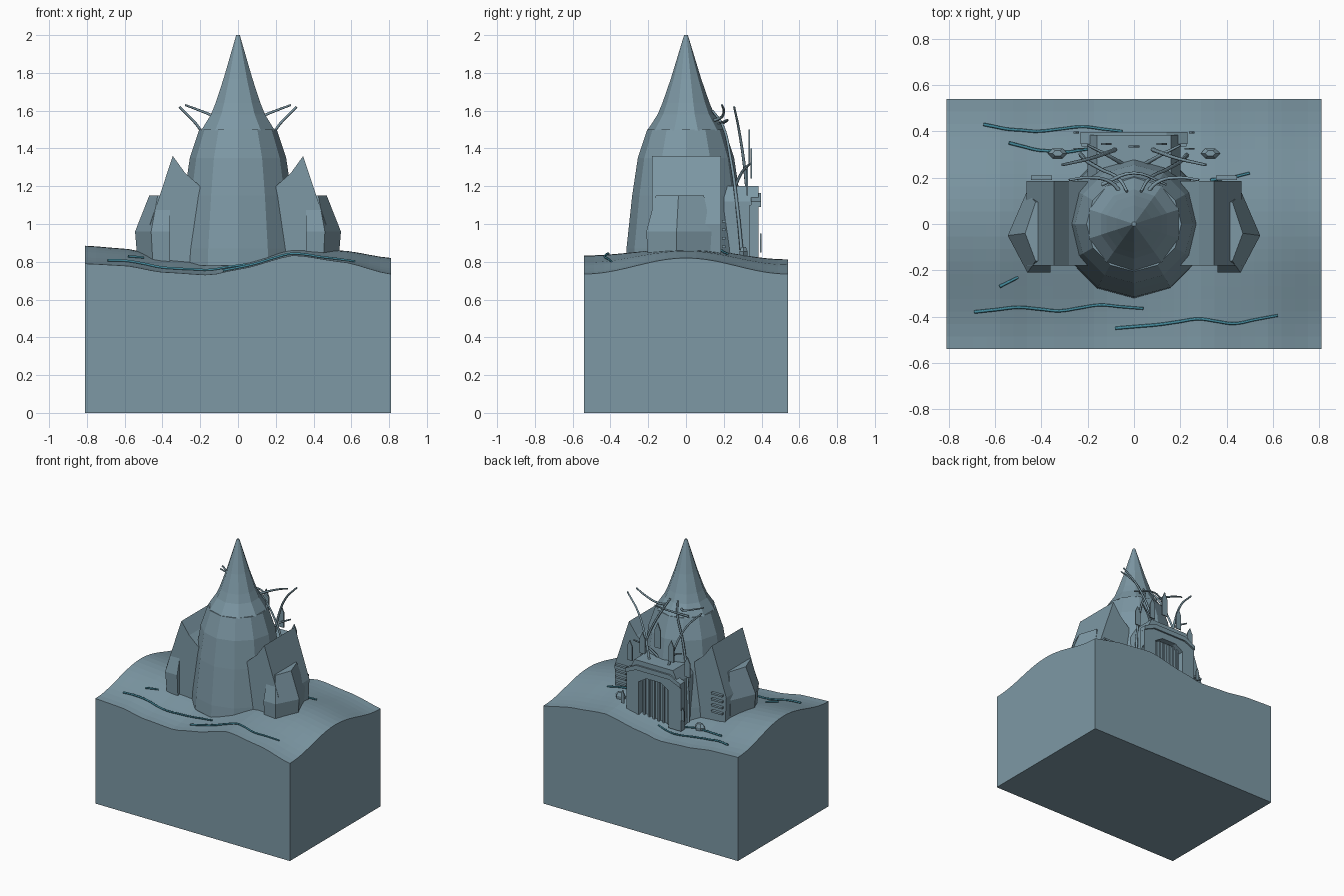
import bpy, bmesh, math
from mathutils import Vector

if "Cube" in bpy.data.objects:
    bpy.data.objects.remove(bpy.data.objects["Cube"])


def material(name, rgb):
    m = bpy.data.materials.new(name)
    m.diffuse_color = (*rgb, 1)
    m.use_nodes = True
    m.node_tree.nodes["Principled BSDF"].inputs["Base Color"].default_value = m.diffuse_color
    return m


STONE = material("slate blue", (0.205, 0.315, 0.375))
VINE = material("teal root", (0.06, 0.26, 0.34))


def finish(bm, name, mat=STONE):
    bmesh.ops.recalc_face_normals(bm, faces=bm.faces[:])
    me = bpy.data.meshes.new(name)
    bm.to_mesh(me)
    bm.free()
    ob = bpy.data.objects.new(name, me)
    bpy.context.collection.objects.link(ob)
    me.materials.append(mat)
    return ob


def loft(name, rings):
    """Closed skin through rings of equal point count."""
    bm = bmesh.new()
    vs = [[bm.verts.new(p) for p in r] for r in rings]
    n = len(vs[0])
    for a, b in zip(vs, vs[1:]):
        for i in range(n):
            j = (i + 1) % n
            bm.faces.new((a[i], a[j], b[j], b[i]))
    bm.faces.new(vs[0])
    bm.faces.new(vs[-1])
    return finish(bm, name)


def lathe(name, profile, n):
    return loft(name, [[(r * math.sin(2 * math.pi * i / n), -r * math.cos(2 * math.pi * i / n), z)
                        for i in range(n)] for r, z in profile])


def prism(name, outline, y0, y1):
    """Outline in x and z, extruded along y."""
    return loft(name, [[(x, y, z) for x, z in outline] for y in (y0, y1)])


def box(name, x, y, z, sx, sy, sz):
    return prism(name, [(x - sx / 2, z - sz / 2), (x + sx / 2, z - sz / 2),
                        (x + sx / 2, z + sz / 2), (x - sx / 2, z + sz / 2)], y - sy / 2, y + sy / 2)


def tube(name, pts, r=0.006, mat=STONE, taper=0.6):
    cu = bpy.data.curves.new(name, 'CURVE')
    cu.dimensions = '3D'
    cu.bevel_depth = r
    cu.bevel_resolution = 1
    cu.resolution_u = 5
    cu.use_fill_caps = True
    sp = cu.splines.new('BEZIER')
    sp.bezier_points.add(len(pts) - 1)
    for i, (bp, p) in enumerate(zip(sp.bezier_points, pts)):
        bp.co = p
        bp.handle_left_type = bp.handle_right_type = 'AUTO'
        bp.radius = 1 - (1 - taper) * i / (len(pts) - 1)
    cu.materials.append(mat)
    ob = bpy.data.objects.new(name, cu)
    bpy.context.collection.objects.link(ob)
    return ob


# Rolling ground height
KX = [-0.81, -0.6, -0.4, -0.15, 0.0, 0.3, 0.55, 0.81]
EDGE = [0.79, 0.78, 0.745, 0.73, 0.76, 0.835, 0.80, 0.735]
MID = [0.885, 0.87, 0.83, 0.81, 0.82, 0.87, 0.86, 0.82]


def ramp(x, table):
    x = max(KX[0], min(KX[-1], x))
    for i in range(len(KX) - 1):
        if x <= KX[i + 1]:
            t = (x - KX[i]) / (KX[i + 1] - KX[i])
            t = 0.5 * t + 0.5 * t * t * (3 - 2 * t)
            return table[i] * (1 - t) + table[i + 1] * t


def ground(x, y):
    w = math.cos(math.pi / 2 * min(1, abs(y) / 0.54)) ** 2
    e = ramp(x, EDGE)
    if y > 0:
        e -= 0.25 * max(0, e - 0.75)
    return e * (1 - w) + ramp(x, MID) * w


# Ground block
NX, NY = 28, 20
bm = bmesh.new()
top = [[None] * (NY + 1) for _ in range(NX + 1)]
for i in range(NX + 1):
    for j in range(NY + 1):
        x, y = -0.81 + 1.62 * i / NX, -0.54 + 1.08 * j / NY
        top[i][j] = bm.verts.new((x, y, ground(x, y)))
for i in range(NX):
    for j in range(NY):
        bm.faces.new((top[i][j], top[i + 1][j], top[i + 1][j + 1], top[i][j + 1]))
corner = {(i, j): bm.verts.new((top[i][j].co.x, top[i][j].co.y, 0)) for i in (0, NX) for j in (0, NY)}
c00, c10, c11, c01 = corner[0, 0], corner[NX, 0], corner[NX, NY], corner[0, NY]
bm.faces.new((c00, c01, c11, c10))
bm.faces.new([c00, c10] + [top[i][0] for i in range(NX, -1, -1)])
bm.faces.new([c01, c11] + [top[i][NY] for i in range(NX, -1, -1)])
bm.faces.new([c00, c01] + [top[0][j] for j in range(NY, -1, -1)])
bm.faces.new([c10, c11] + [top[NX][j] for j in range(NY, -1, -1)])
finish(bm, "ground_block")

# Tower and spire
lathe("tower_body", [(0.32, 0.78), (0.315, 0.87), (0.285, 1.15), (0.255, 1.35), (0.205, 1.5)], 12)
lathe("spire", [(0.205, 1.495), (0.15, 1.58), (0.125, 1.64), (0.08, 1.77), (0.01, 2.0)], 10)

# Side wings, bays and their details
for s, side in ((-1, "left"), (1, "right")):
    prism(side + "_wing", [(s * x, z) for x, z in
          [(0.2, 0.78), (0.2, 1.2), (0.28, 1.27), (0.345, 1.36), (0.415, 1.15),
           (0.465, 1.0), (0.455, 0.78)]], -0.18, 0.185)
    low = [(0.36, 0.125), (0.455, 0.125), (0.53, -0.05), (0.45, -0.2), (0.36, -0.2)]
    wide = [(0.36, 0.135), (0.465, 0.135), (0.545, -0.05), (0.46, -0.21), (0.36, -0.21)]
    high = [(0.36, 0.095), (0.425, 0.095), (0.47, -0.04), (0.425, -0.16), (0.36, -0.16)]
    loft(side + "_bay", [[(s * x, y, z) for x, y in ring]
                         for ring, z in ((low, 0.78), (wide, 0.96), (high, 1.15))])
    for k in range(4):
        box(side + "_wing_slat", s * 0.4, 0.2, 0.88 + 0.045 * k, 0.09, 0.02, 0.014)
    # Low lumps beside the gate
    g = ground(s * 0.33, 0.31)
    loft(side + "_lump", [[(s * 0.33 + r * math.cos(a), 0.305 + 0.6 * r * math.sin(a), g + z)
                           for a in [k * math.pi / 3 for k in range(6)]]
                          for r, z in ((0.035, -0.02), (0.042, 0.02), (0.022, 0.045))])

# Gate: frame with a recessed barred door
prism("gate_frame", [(-0.2, 0.76), (-0.125, 0.76), (-0.125, 1.04), (-0.06, 1.08), (0.06, 1.08),
                     (0.125, 1.04), (0.125, 0.76), (0.2, 0.76), (0.2, 1.12), (0.16, 1.2),
                     (-0.16, 1.2), (-0.2, 1.12)], 0.2, 0.385)
box("gate_door", 0, 0.33, 0.92, 0.26, 0.02, 0.33)
for k in range(6):
    box("gate_bar", -0.1 + 0.04 * k, 0.35, 0.92, 0.014, 0.014, 0.3)
prism("gate_brow", [(-0.23, 1.09), (-0.14, 1.13), (0.14, 1.13), (0.23, 1.09), (0.23, 1.12),
                    (0.14, 1.165), (-0.14, 1.165), (-0.23, 1.12)], 0.345, 0.397)
for x in (-0.21, 0.21):
    box("gate_post", x, 0.36, 0.93, 0.035, 0.05, 0.34)


# Pointed windows on the gate side
def window(x, y, z0, h, w):
    prism("pointed_window", [(x - w, z0), (x + w, z0), (x + w, z0 + h * 0.7), (x, z0 + h),
                             (x - w, z0 + h * 0.7)], y - 0.004, y + 0.004)


window(0, 0.335, 1.31, 0.19, 0.024)
for s in (-1, 1):
    window(s * 0.12, 0.345, 1.24, 0.16, 0.022)
    window(s * 0.24, 0.325, 1.15, 0.15, 0.022)
    window(s * 0.25, 0.395, 0.85, 0.1, 0.012)

# Ribs and branches climbing the tower
for s in (-1, 1):
    tube("long_rib", [(s * 0.23, 0.3, 0.8), (s * 0.2, 0.27, 1.1), (s * 0.14, 0.235, 1.35),
                      (s * 0.06, 0.19, 1.53), (s * 0.03, 0.14, 1.6)], 0.01)
    tube("leaning_branch", [(s * 0.06, 0.33, 1.1), (s * 0.11, 0.31, 1.3), (s * 0.2, 0.28, 1.5),
                            (s * 0.31, 0.255, 1.62)], 0.01)
    tube("upper_branch", [(s * 0.04, 0.11, 1.54), (s * 0.1, 0.18, 1.56), (s * 0.2, 0.2, 1.6),
                          (s * 0.28, 0.19, 1.63)], 0.009)
    tube("shoulder_branch", [(s * 0.05, 0.26, 1.2), (s * 0.12, 0.3, 1.28), (s * 0.2, 0.34, 1.32)], 0.009)
tube("cross_branch", [(-0.14, 0.17, 1.52), (0, 0.22, 1.55), (0.14, 0.17, 1.53)], 0.008)

# Roots lying on the ground
ROOTS = [
    [(-0.69, -0.38), (-0.5, -0.36), (-0.32, -0.375), (-0.15, -0.35), (0.04, -0.365)],
    [(-0.08, -0.45), (0.1, -0.435), (0.28, -0.41), (0.43, -0.43), (0.62, -0.395)],
    [(-0.65, 0.43), (-0.55, 0.41), (-0.42, 0.4), (-0.22, 0.42), (-0.05, 0.4)],
    [(-0.54, 0.35), (-0.42, 0.32), (-0.3, 0.31), (-0.15, 0.33)],
    [(-0.58, -0.27), (-0.54, -0.25), (-0.5, -0.23)],
    [(0.33, 0.19), (0.42, 0.2), (0.5, 0.22)],
]
for pts in ROOTS:
    path = []
    for a, b in zip(pts, pts[1:]):
        for t in (0, 0.5):
            x, y = a[0] + (b[0] - a[0]) * t, a[1] + (b[1] - a[1]) * t
            path.append((x, y, ground(x, y) + 0.006))
    x, y = pts[-1]
    path.append((x, y, ground(x, y) + 0.006))
    tube("ground_root", path, 0.007, VINE, 0.8)
